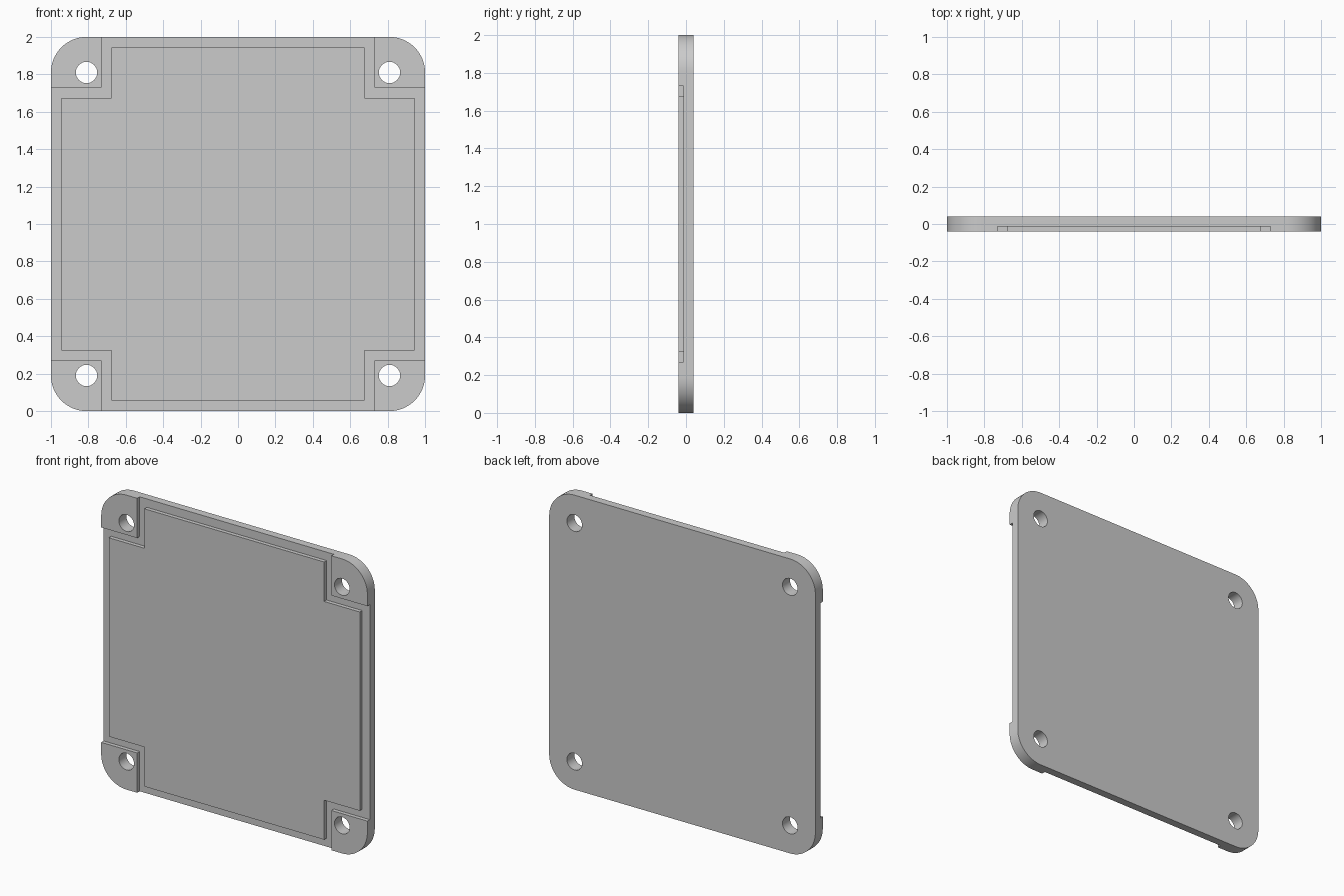
import bpy, bmesh
from math import sin, cos, pi

if "Cube" in bpy.data.objects:
    bpy.data.objects.remove(bpy.data.objects["Cube"])

HALF, R = 1.0, 0.19          # plate half size and corner radius
FRONT, STEP, BACK = -0.04, -0.0135, 0.04
HOLE_R, SEG = 0.057, 16
CORNERS = [(1, 1), (-1, 1), (-1, -1), (1, -1)]


def arc(cx, cz, r, start, sweep, n, closed=False):
    return [(cx + r * cos(start + sweep * i / n), cz + r * sin(start + sweep * i / n))
            for i in range(n if closed else n + 1)]


def cross(outer, inner):
    """Plus-shaped outline: square of half size outer, corners notched to inner."""
    pts = []
    for i, (sx, sz) in enumerate(CORNERS):
        notch = [(sx * outer, sz * inner), (sx * inner, sz * inner), (sx * inner, sz * outer)]
        pts += notch if i % 2 == 0 else notch[::-1]
    return pts


def prism(name, loops, y0, y1):
    """Extrude an outline (first loop) with holes (other loops) from y0 to y1."""
    bm = bmesh.new()
    for loop in loops:
        vs = [bm.verts.new((x, y0, z + HALF)) for x, z in loop]
        for a, b in zip(vs, vs[1:] + vs[:1]):
            bm.edges.new((a, b))
    bmesh.ops.triangle_fill(bm, use_beauty=True, use_dissolve=False, edges=bm.edges[:])
    ext = bmesh.ops.extrude_face_region(bm, geom=bm.faces[:], use_keep_orig=True)
    moved = [g for g in ext["geom"] if isinstance(g, bmesh.types.BMVert)]
    bmesh.ops.translate(bm, verts=moved, vec=(0, y1 - y0, 0))
    bmesh.ops.recalc_face_normals(bm, faces=bm.faces[:])
    mesh = bpy.data.meshes.new(name)
    bm.to_mesh(mesh)
    bm.free()
    obj = bpy.data.objects.new(name, mesh)
    bpy.context.collection.objects.link(obj)
    return obj


# Rounded square plate with four screw holes
c = HALF - R
outline = []
for i, (sx, sz) in enumerate(CORNERS):
    outline += arc(sx * c, sz * c, R, i * pi / 2, pi / 2, SEG)
holes = [arc(sx * c, sz * c, HOLE_R, 0, 2 * pi, 32, True) for sx, sz in CORNERS]
plate = prism("cover_plate", [outline] + holes, FRONT, BACK)

# Channel between the corner pads and the raised cross panel, open at the rim
channel = prism("channel_cutter", [cross(1.1, 0.73), cross(0.943, 0.675)], FRONT - 0.05, STEP)
channel.hide_render = True

cut = plate.modifiers.new("channel", 'BOOLEAN')
cut.operation = 'DIFFERENCE'
cut.solver = 'EXACT'
cut.object = channel

bpy.context.view_layer.objects.active = plate
plate.select_set(True)
bpy.ops.object.modifier_apply(modifier=cut.name)
bpy.data.objects.remove(channel)

# Smooth rounded corners and holes, crisp edges
bpy.ops.object.shade_smooth_by_angle(angle=pi / 6)
